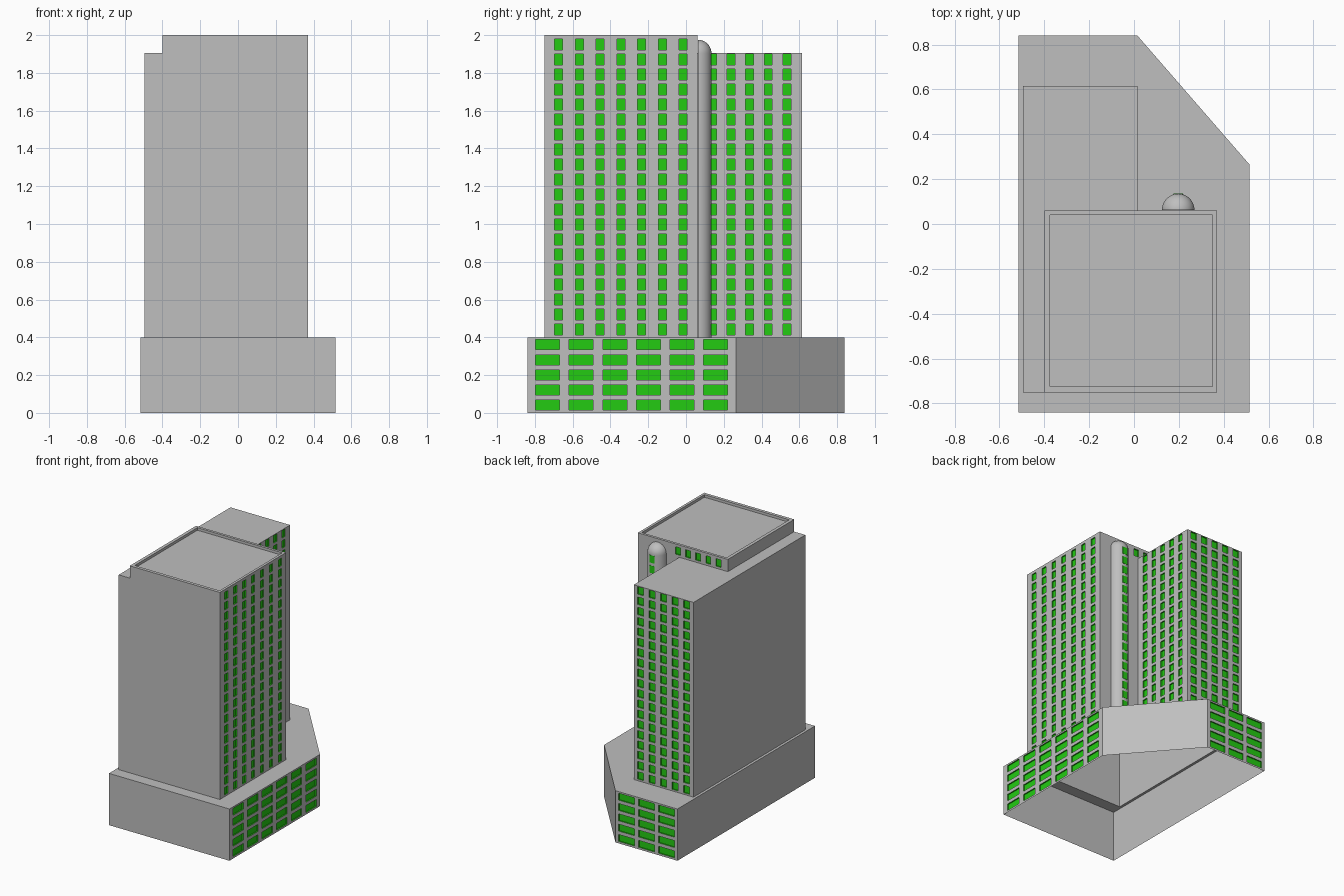
import bpy, bmesh, math
from mathutils import Vector

if "Cube" in bpy.data.objects:
    bpy.data.objects.remove(bpy.data.objects["Cube"])


def material(name, rgb):
    m = bpy.data.materials.new(name)
    m.diffuse_color = (*rgb, 1)
    m.use_nodes = True
    m.node_tree.nodes["Principled BSDF"].inputs["Base Color"].default_value = m.diffuse_color
    return m


GREY = material("concrete grey", (0.52, 0.52, 0.52))
GREEN = material("window green", (0.017, 0.60, 0.006))
RECESS = 0.01


def add_face(bm, pts, mat=0):
    f = bm.faces.new([bm.verts.new(p) for p in pts])
    f.material_index = mat
    return f


def flat(bm, pts, z):
    """Upward-facing polygon at height z."""
    add_face(bm, [(x, y, z) for x, y in pts])


def wall(bm, a, b, z0, z1, cols=(), w=0, rows=(), h=0):
    """Wall from a to b (outside on the right), with recessed windows.
    cols are window centres measured along the wall from a."""
    a, b = Vector(a), Vector(b)
    d = (b - a).normalized()
    n = Vector((d.y, -d.x))
    us = [0] + [c + s * w / 2 for c in cols for s in (-1, 1)] + [(b - a).length]
    vs = [z0] + [r + s * h / 2 for r in rows for s in (-1, 1)] + [z1]

    def pt(u, v, depth=0):
        p = a + d * u - n * depth
        return (p.x, p.y, v)

    for i in range(len(us) - 1):
        if i % 2 == 0 or not rows:          # plain strip between columns
            u0, u1 = us[i], us[i + 1]
            add_face(bm, [pt(u0, z0), pt(u1, z0), pt(u1, z1), pt(u0, z1)])
            continue
        for j in range(len(vs) - 1):
            q = [(us[i], vs[j]), (us[i + 1], vs[j]),
                 (us[i + 1], vs[j + 1]), (us[i], vs[j + 1])]
            if j % 2 == 0:
                add_face(bm, [pt(*c) for c in q])
            else:                           # pane and its reveals
                add_face(bm, [pt(*c, RECESS) for c in q], 1)
                for k in range(4):
                    c, e = q[k], q[(k + 1) % 4]
                    add_face(bm, [pt(*c), pt(*e), pt(*e, RECESS), pt(*c, RECESS)], 1)


def finish(bm, name, smooth=False):
    bmesh.ops.remove_doubles(bm, verts=bm.verts, dist=1e-5)
    for f in bm.faces:
        f.smooth = smooth
    me = bpy.data.meshes.new(name)
    bm.to_mesh(me)
    bm.free()
    me.materials.append(GREY)
    me.materials.append(GREEN)
    ob = bpy.data.objects.new(name, me)
    bpy.context.collection.objects.link(ob)
    return ob


# Key dimensions
Z_POD, Z_LOW, Z_TOP = 0.40, 1.905, 2.0
P = [(-.515, -.84), (.515, -.84), (.515, .265), (.015, .84), (-.515, .84)]
A, B, C, D, E, F = ((-.495, -.75), (.37, -.75), (.37, .06),
                    (.015, .06), (.015, .615), (-.495, .615))
pod_rows = [.042 + .0797 * i for i in range(5)]
rows = [.441 + .0794 * i for i in range(20)]

# Podium: open underneath, roof with an opening below the towers
bm = bmesh.new()
pod = dict(rows=pod_rows, h=.053)
wall(bm, P[0], P[1], 0, Z_POD)
wall(bm, P[1], P[2], 0, Z_POD, [.107 + .178 * i for i in range(6)], .127, **pod)
wall(bm, P[2], P[3], 0, Z_POD)
wall(bm, P[3], P[4], 0, Z_POD, [.094 + .171 * i for i in range(3)], .135, **pod)
wall(bm, P[4], P[0], 0, Z_POD)
for poly in ([P[0], P[1], B, A], [P[1], P[2], C, B], [P[2], P[3], E, D, C],
             [P[3], P[4], F, E], [P[4], P[0], A, F]):
    flat(bm, poly, Z_POD)
finish(bm, "podium")

# Rear wing and lower roof
bm = bmesh.new()
win = dict(rows=rows[:19], h=.057)
wall(bm, D, E, Z_POD, Z_LOW, [.08 + .0985 * i for i in range(5)], .042, **win)
wall(bm, E, F, Z_POD, Z_LOW, [.057 + .0985 * i for i in range(5)], .05, **win)
wall(bm, F, A, Z_POD, Z_LOW)
flat(bm, [(-.495, .06), D, E, F], Z_LOW)
flat(bm, [A, (-.40, -.75), (-.40, .06), (-.495, .06)], Z_LOW)
finish(bm, "rear_wing")

# Main tower
bm = bmesh.new()
G, H = (-.40, -.75), (-.40, .06)
add_face(bm, [(*A, Z_POD), (*B, Z_POD), (*B, Z_TOP), (*G, Z_TOP),
              (*G, Z_LOW), (*A, Z_LOW)])
wall(bm, B, C, Z_POD, Z_TOP, [.076 + .1097 * i for i in range(7)], .042,
     rows=rows, h=.057)
wall(bm, C, D, Z_POD, Z_LOW)
wall(bm, C, H, Z_LOW, Z_TOP, [.342 + .0867 * i for i in range(5)], .042,
     rows=[1.95], h=.057)
wall(bm, H, G, Z_LOW, Z_TOP)
# Parapet rim and sunken roof
outer = [G, B, C, H]
inner = [(-.375, -.725), (.35, -.725), (.35, .04), (-.375, .04)]
for i in range(4):
    k = (i + 1) % 4
    flat(bm, [outer[i], outer[k], inner[k], inner[i]], Z_TOP)
    wall(bm, inner[k], inner[i], Z_TOP - .02, Z_TOP)
flat(bm, inner, Z_TOP - .02)
finish(bm, "main_tower")

# Half-round stair shaft with a domed top
bm = bmesh.new()
CX, CY, R, N = .197, .0625, .0725, 24
profile = [(R, Z_POD)] + [(R * math.cos(t), 1.903 + R * math.sin(t))
                          for t in (math.pi / 2 * i / 10 for i in range(11))]


def shaft_point(i, r, z):
    t = math.pi * i / N
    return (CX + r * math.cos(t), CY + r * math.sin(t), z)


for i in range(N):
    for (r0, z0), (r1, z1) in zip(profile, profile[1:]):
        pts = [shaft_point(i, r0, z0), shaft_point(i + 1, r0, z0)]
        pts += ([shaft_point(i + 1, r1, z1), shaft_point(i, r1, z1)]
                if r1 > 1e-6 else [(CX, CY, z1)])
        add_face(bm, pts)
finish(bm, "stair_shaft", smooth=True)

# Thin window plates on the back of the shaft
bm = bmesh.new()
for z in rows[:19]:
    geo = bmesh.ops.create_cube(bm, size=1)["verts"]
    bmesh.ops.scale(bm, vec=(.042, .008, .057), verts=geo)
    bmesh.ops.translate(bm, vec=(CX, CY + R - .003, z), verts=geo)
for f in bm.faces:
    f.material_index = 1
finish(bm, "shaft_windows")
